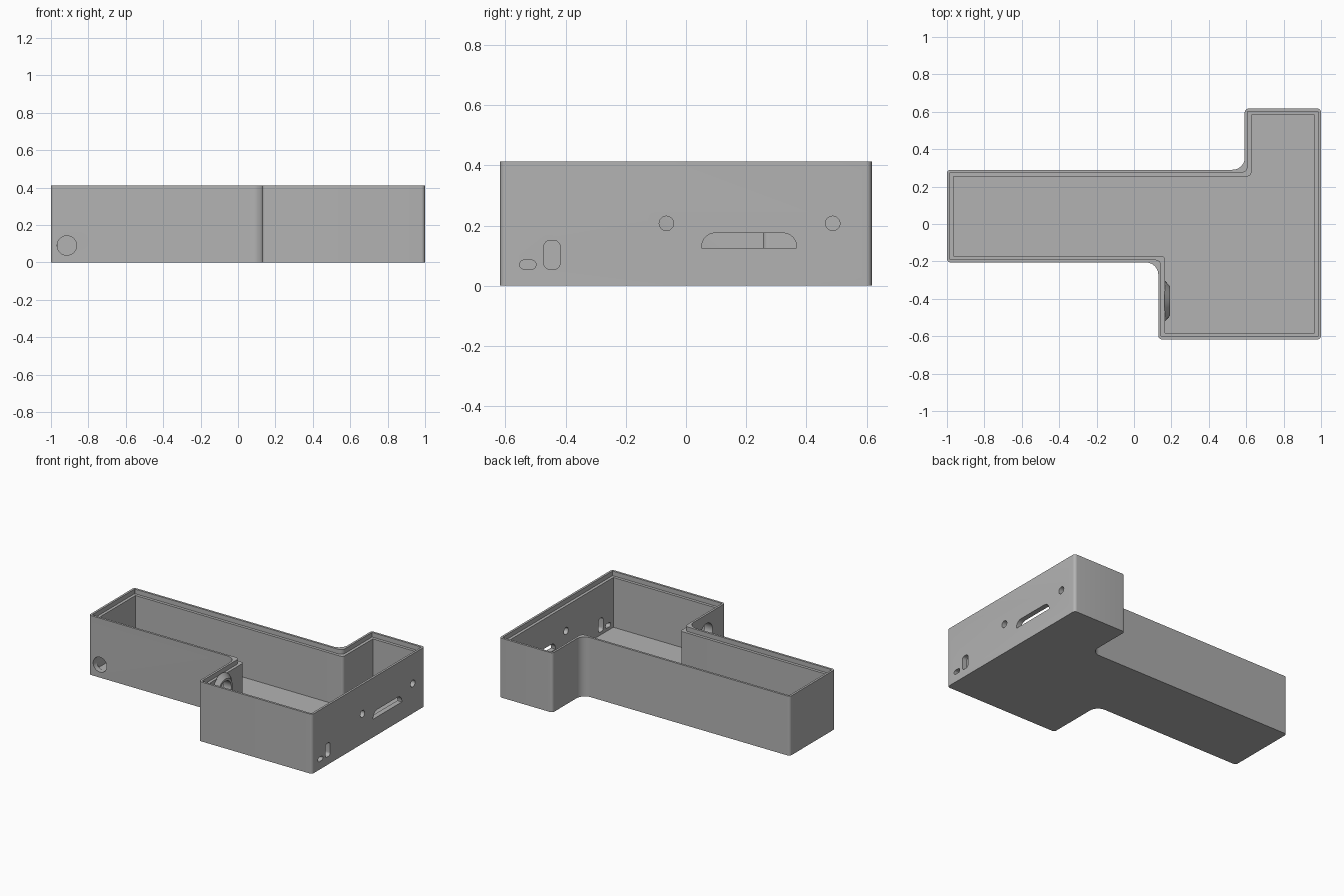
import bpy, bmesh, math
from mathutils import Vector, Matrix

cube = bpy.data.objects.get("Cube")
if cube:
    bpy.data.objects.remove(cube, do_unlink=True)

grey = bpy.data.materials.new("plain grey")
grey.use_nodes = True
colour = (0.45, 0.45, 0.45, 1)
grey.diffuse_color = colour
grey.node_tree.nodes["Principled BSDF"].inputs["Base Color"].default_value = colour

TOP, FLOOR, LEDGE = 0.412, 0.035, 0.38
WALL, LIP = 0.035, 0.015
# T-shaped plan: x, y and whether the corner is a concave one
PLAN = [(-1, -0.206, 0), (0.13, -0.206, 1), (0.13, -0.617, 0), (1, -0.617, 0),
        (1, 0.617, 0), (0.592, 0.617, 0), (0.592, 0.29, 1), (-1, 0.29, 0)]


def rounded(points, steps=8):
    """Round each (u, v, radius) corner of a right-angled outline."""
    out = []
    for i, (u, v, r) in enumerate(points):
        p = Vector((u, v))
        if r == 0:
            out.append(p)
            continue
        a = (Vector(points[i - 1][:2]) - p).normalized()
        b = (Vector(points[(i + 1) % len(points)][:2]) - p).normalized()
        for k in range(steps + 1):
            t = k / steps * math.pi / 2
            out.append(p + a * r * (1 - math.sin(t)) + b * r * (1 - math.cos(t)))
    return out


def inset(dist, convex, concave):
    """Move the plan inward by dist, with a radius for each corner kind."""
    out = []
    for i, (x, y, hollow) in enumerate(PLAN):
        p = Vector((x, y))
        a = (p - Vector(PLAN[i - 1][:2])).normalized()
        b = (Vector(PLAN[(i + 1) % len(PLAN)][:2]) - p).normalized()
        q = p + dist * (Vector((-a.y, a.x)) + Vector((-b.y, b.x)))
        out.append((q.x, q.y, concave if hollow else convex))
    return rounded(out)


def prism(name, outline, low, high, place=lambda u, v, w: (u, v, w)):
    bm = bmesh.new()
    base = [bm.verts.new(place(p.x, p.y, low)) for p in outline]
    face = bm.faces.new(base)
    grown = bmesh.ops.extrude_face_region(bm, geom=[face])
    shift = Vector(place(0, 0, high)) - Vector(place(0, 0, low))
    bmesh.ops.translate(bm, vec=shift,
                        verts=[g for g in grown["geom"] if isinstance(g, bmesh.types.BMVert)])
    return finish(bm, name)


def finish(bm, name):
    bmesh.ops.recalc_face_normals(bm, faces=bm.faces)
    mesh = bpy.data.meshes.new(name)
    bm.to_mesh(mesh)
    bm.free()
    mesh.materials.append(grey)
    obj = bpy.data.objects.new(name, mesh)
    bpy.context.collection.objects.link(obj)
    return obj


def circle(u, v, r, n=32):
    return [Vector((u + r * math.cos(k * math.tau / n), v + r * math.sin(k * math.tau / n)))
            for k in range(n)]


def slot(u0, u1, v0, v1, r_low, r_high):
    return rounded([(u0, v0, r_low), (u1, v0, r_low), (u1, v1, r_high), (u0, v1, r_high)])


def activate(obj):
    bpy.ops.object.select_all(action="DESELECT")
    obj.select_set(True)
    bpy.context.view_layer.objects.active = obj


def cut(obj, cutter):
    activate(obj)
    mod = obj.modifiers.new("cut", "BOOLEAN")
    mod.operation, mod.solver, mod.object = "DIFFERENCE", "EXACT", cutter
    bpy.ops.object.modifier_apply(modifier=mod.name)


def along_x(u, v, w):
    return (w, u, v)


def along_y(u, v, w):
    return (u, w, v)


# Open box with a stepped rim
body = prism("case_body", inset(0, 0.02, 0.065), 0, TOP)
cutters = [prism("cavity", inset(WALL, 0, 0.02), FLOOR, TOP + 0.1),
           prism("lid_recess", inset(LIP, 0.005, 0.03), LEDGE, TOP + 0.1)]

# Openings in the end wall
openings = [circle(-0.065, 0.207, 0.024), circle(0.487, 0.207, 0.024),
            slot(0.052, 0.367, 0.125, 0.175, 0, 0.045),
            slot(-0.472, -0.418, 0.055, 0.15, 0.02, 0.02),
            slot(-0.552, -0.498, 0.055, 0.085, 0.0145, 0.0145)]
cutters += [prism("opening", o, 0.9, 1.1, along_x) for o in openings]

# Cable hole in the arm
cutters.append(prism("cable_hole", circle(-0.915, 0.09, 0.052), -0.3, -0.1, along_y))

# Socket hole through the inner side wall, with a tapered collar
socket = prism("socket_hole", circle(-0.412, 0.285, 0.065), 0.05, 0.25, along_x)
bm = bmesh.new()
bmesh.ops.create_cone(bm, cap_ends=True, segments=32, radius1=0.112, radius2=0.08, depth=0.03,
                      matrix=Matrix.Translation((0.177, -0.412, 0.285))
                      @ Matrix.Rotation(math.pi / 2, 4, "Y"))
collar = finish(bm, "socket_collar")
cut(collar, socket)
cutters.append(socket)

for c in cutters:
    cut(body, c)
for c in cutters:
    bpy.data.objects.remove(c, do_unlink=True)

for obj in (body, collar):
    activate(obj)
    bpy.ops.object.shade_smooth_by_angle(angle=math.radians(30))
